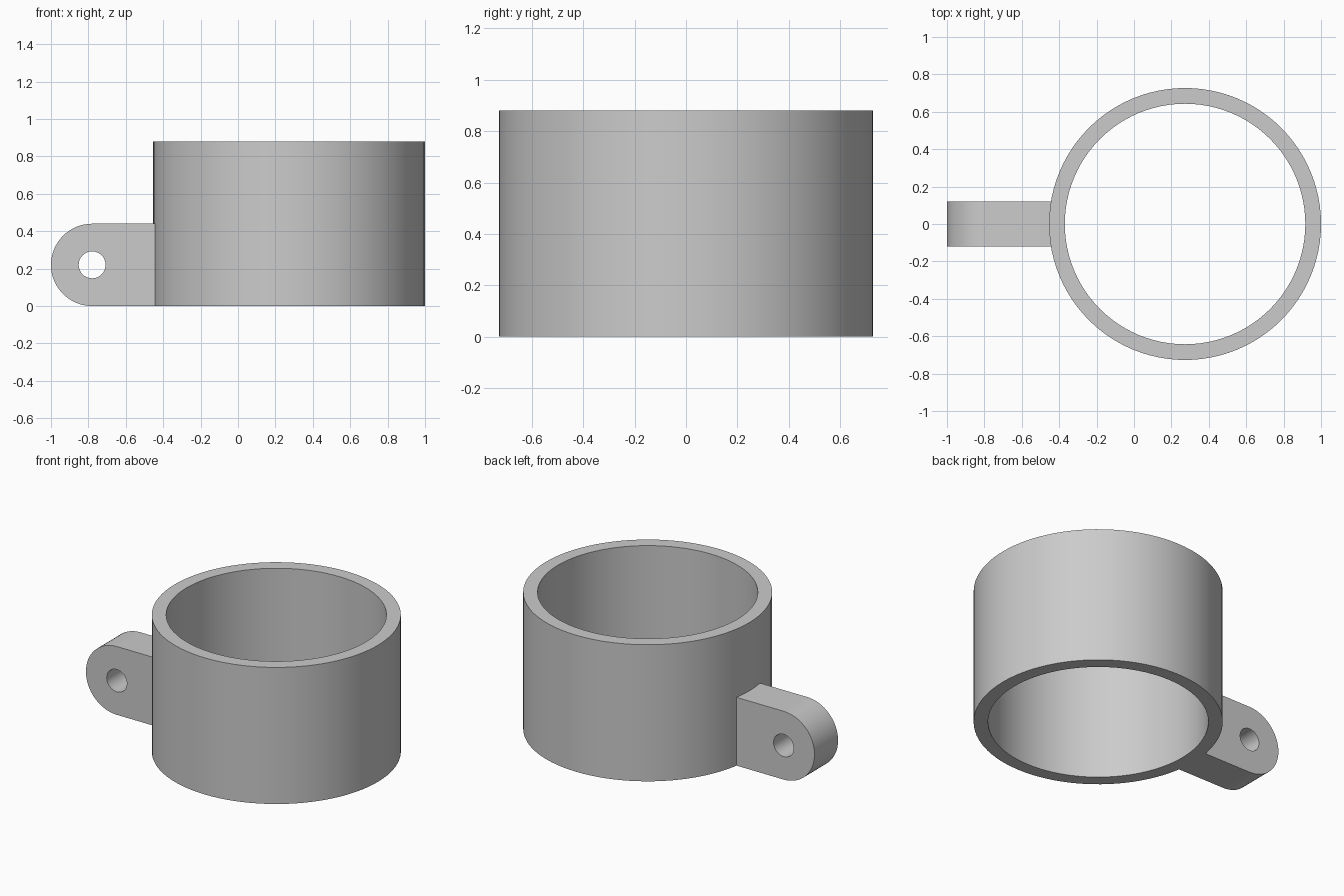
import bpy, bmesh
from math import pi, cos, sin, radians
from mathutils import Vector, Matrix

cube = bpy.data.objects.get("Cube")
if cube:
    bpy.data.objects.remove(cube)

grey = bpy.data.materials.new("light grey")
grey.use_nodes = True
colour = (0.6, 0.6, 0.6, 1)
grey.diffuse_color = colour
grey.node_tree.nodes["Principled BSDF"].inputs["Base Color"].default_value = colour


def arc(radius, steps, start=0, sweep=2 * pi):
    """Points on an arc; a full circle leaves out the repeated end point."""
    count = steps if sweep == 2 * pi else steps + 1
    return [(radius * cos(start + sweep * i / steps),
             radius * sin(start + sweep * i / steps)) for i in range(count)]


def plate(name, loops, depth, matrix):
    """Fill the outline with its hole, extrude it along z, then place it."""
    bm = bmesh.new()
    edges = []
    for loop in loops:
        verts = [bm.verts.new((x, y, 0)) for x, y in loop]
        edges += [bm.edges.new((verts[i - 1], verts[i])) for i in range(len(verts))]
    bmesh.ops.triangle_fill(bm, use_beauty=True, edges=edges)
    result = bmesh.ops.extrude_face_region(bm, geom=bm.faces[:], use_keep_orig=True)
    moved = [g for g in result["geom"] if isinstance(g, bmesh.types.BMVert)]
    bmesh.ops.translate(bm, verts=moved, vec=(0, 0, depth))
    bmesh.ops.recalc_face_normals(bm, faces=bm.faces)
    bm.transform(matrix)
    mesh = bpy.data.meshes.new(name)
    bm.to_mesh(mesh)
    bm.free()
    mesh.materials.append(grey)
    obj = bpy.data.objects.new(name, mesh)
    bpy.context.collection.objects.link(obj)
    bpy.ops.object.select_all(action='DESELECT')
    obj.select_set(True)
    bpy.context.view_layer.objects.active = obj
    bpy.ops.object.shade_smooth_by_angle(angle=radians(30))


# Open cylindrical collar
plate("collar", [arc(0.727, 96), arc(0.643, 96)], 0.88,
      Matrix.Translation((0.273, 0, 0)))

# Rounded mounting lug with a bolt hole, its root buried in the collar wall
end_radius, root = 0.22, 0.36
outline = arc(end_radius, 32, pi / 2, pi) + [(root, -end_radius), (root, end_radius)]
plate("mounting_lug", [outline, arc(0.072, 32)], 0.24,
      Matrix.Translation((-0.78, 0.12, end_radius)) @ Matrix.Rotation(pi / 2, 4, 'X'))
